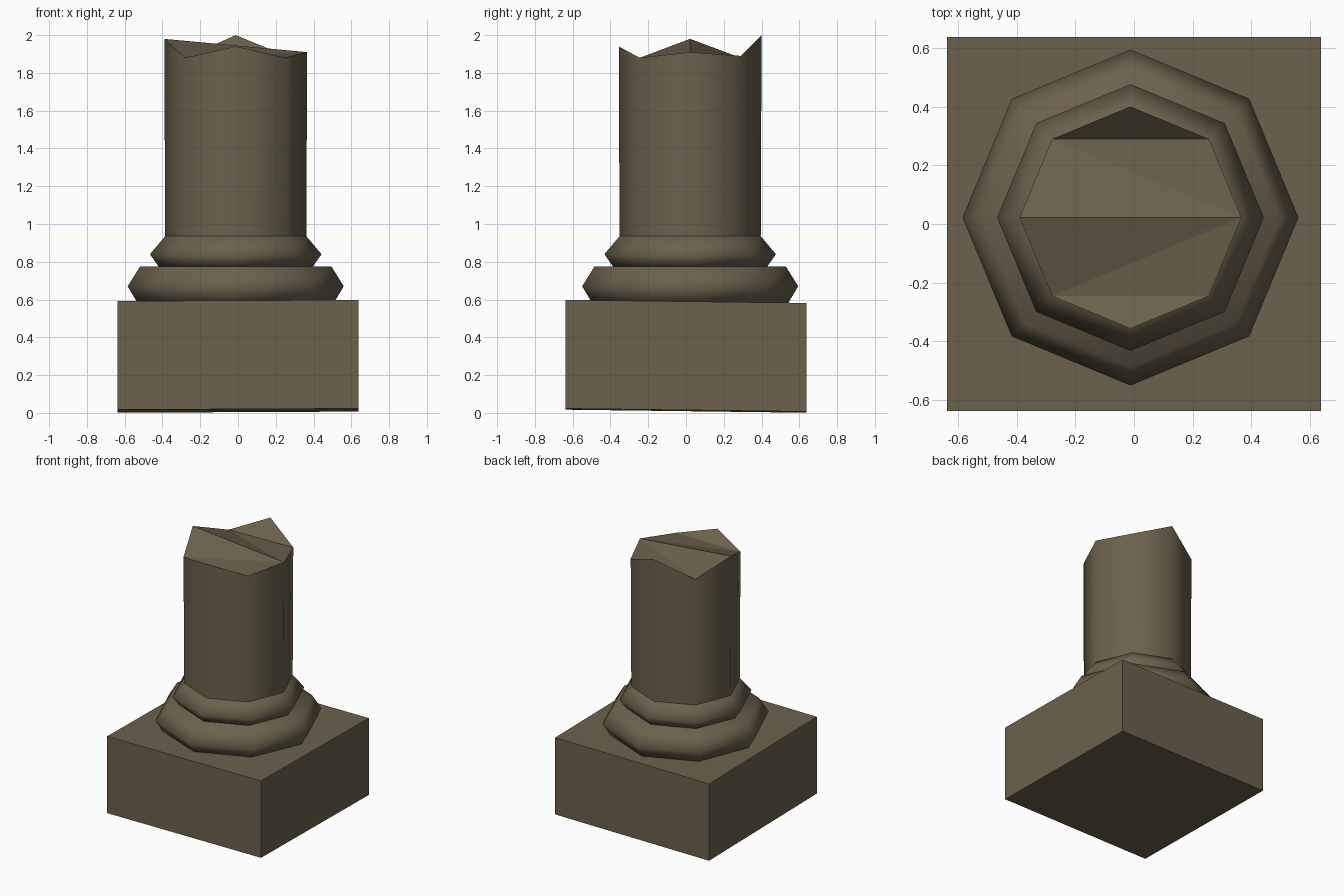
import bpy, bmesh, math

if "Cube" in bpy.data.objects:
    bpy.data.objects.remove(bpy.data.objects["Cube"])

stone = bpy.data.materials.new("weathered_stone")
stone.diffuse_color = (0.15, 0.119, 0.072, 1)
stone.use_nodes = True
stone.node_tree.nodes["Principled BSDF"].inputs["Base Color"].default_value = stone.diffuse_color
CX, CY, SIDES = -0.012, 0.022, 8


def finish(name, bm, angle=None):
    bmesh.ops.recalc_face_normals(bm, faces=bm.faces)
    me = bpy.data.meshes.new(name)
    bm.to_mesh(me)
    bm.free()
    me.materials.append(stone)
    ob = bpy.data.objects.new(name, me)
    bpy.context.collection.objects.link(ob)
    if angle:
        bpy.ops.object.select_all(action='DESELECT')
        ob.select_set(True)
        bpy.context.view_layer.objects.active = ob
        bpy.ops.object.shade_smooth_by_angle(angle=math.radians(angle))
    return ob


def ring_verts(bm, r, z):
    step = 2 * math.pi / SIDES
    return [bm.verts.new((CX + r * math.cos(i * step), CY + r * math.sin(i * step), z))
            for i in range(SIDES)]


def skin(bm, loops):
    for a, b in zip(loops, loops[1:]):
        for i in range(SIDES):
            j = (i + 1) % SIDES
            bm.faces.new((a[i], a[j], b[j], b[i]))


def moulding(name, profile):
    bm = bmesh.new()
    loops = [ring_verts(bm, r, z) for r, z in profile]
    skin(bm, loops)
    bm.faces.new(loops[0])
    bm.faces.new(loops[-1])
    return finish(name, bm, 75)


# Plinth: square block leaning slightly toward the back left
bm = bmesh.new()
bmesh.ops.create_cube(bm, size=1)
for v in bm.verts:
    x, y, z = v.co
    v.co = (x * 1.274, y * 1.274, 0.012 + (z + 0.5) * 0.575 + 0.006 * x - 0.016 * y)
finish("plinth", bm)

# Rounded base mouldings
moulding("lower_moulding", [(0.515, 0.575), (0.572, 0.67), (0.507, 0.775)])
moulding("upper_moulding", [(0.405, 0.77), (0.454, 0.84), (0.37, 0.94)])

# Broken shaft: octagonal column with a jagged top
bm = bmesh.new()
low, top = ring_verts(bm, 0.373, 0.76), ring_verts(bm, 0.378, 1.9)
for v, z in zip(top, (1.91, 1.89, 2.0, 1.88, 1.98, 1.88, 1.94, 1.88)):
    v.co.z = z
skin(bm, [low, top])
bm.faces.new(low)
for tri in ((1, 2, 3), (1, 3, 0), (3, 4, 0), (4, 5, 0), (5, 7, 0), (5, 6, 7)):
    bm.faces.new([top[i] for i in tri])
shaft = finish("broken_shaft", bm, 50)
for p in shaft.data.polygons:
    if len(p.vertices) == 3:
        p.use_smooth = False
